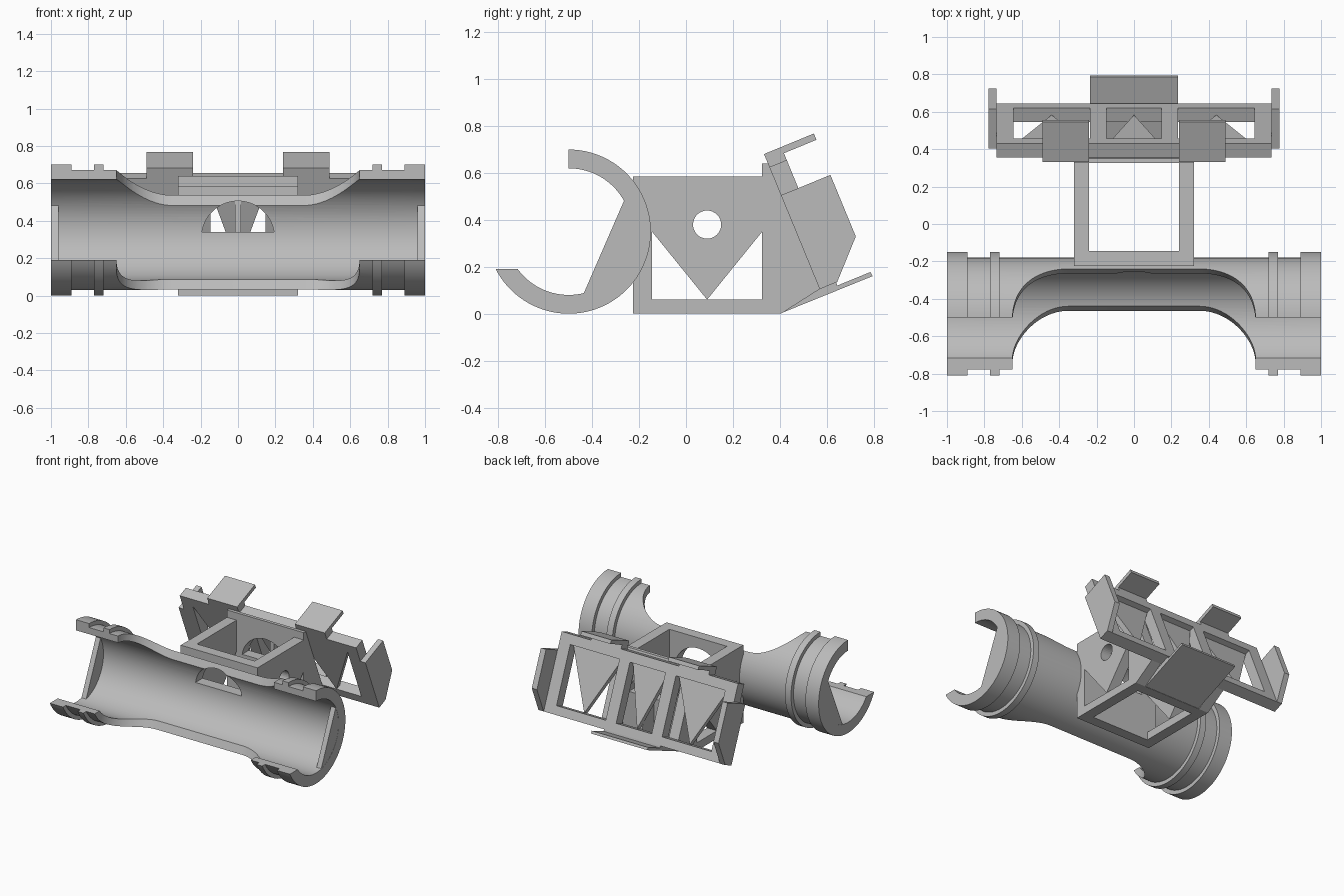
import bpy, bmesh
from math import sin, cos, pi, radians
from mathutils import Vector

cube = bpy.data.objects.get("Cube")
if cube:
    bpy.data.objects.remove(cube, do_unlink=True)

grey = bpy.data.materials.new("plain grey")
grey.use_nodes = True
COLOUR = (0.5, 0.5, 0.5, 1)
grey.diffuse_color = COLOUR
grey.node_tree.nodes["Principled BSDF"].inputs["Base Color"].default_value = COLOUR

AXIS_Y, AXIS_Z = -0.5, 0.35          # tube centre line
TILT = radians(22.4)                 # lean of the rear rack


# Placements: turn profile (p, q) and depth t into a point
def side(p, q, t):
    return Vector((t, p, q))


def front(p, q, t):
    return Vector((p, t, q))


def rack(x, u, v):                   # u runs down the rack, v out of its back
    return Vector((x, 0.405 + sin(TILT) * u + cos(TILT) * v,
                   0.505 - cos(TILT) * u + sin(TILT) * v))


def rack_side(u, v, x):
    return rack(x, u, v)


def tube_cut(x, depth, t):
    return Vector((x, depth * 0.914 + t * 0.406, t * 0.914 - depth * 0.406))


def make(name, bm):
    bmesh.ops.recalc_face_normals(bm, faces=bm.faces)
    mesh = bpy.data.meshes.new(name)
    bm.to_mesh(mesh)
    bm.free()
    mesh.materials.append(grey)
    ob = bpy.data.objects.new(name, mesh)
    bpy.context.collection.objects.link(ob)
    return ob


def prism(name, pts, a, b, place=side):
    bm = bmesh.new()
    lo = [bm.verts.new(place(p, q, a)) for p, q in pts]
    hi = [bm.verts.new(place(p, q, b)) for p, q in pts]
    bm.faces.new(lo)
    bm.faces.new(hi)
    n = len(pts)
    for i in range(n):
        j = (i + 1) % n
        bm.faces.new((lo[i], lo[j], hi[j], hi[i]))
    return make(name, bm)


def rect(p0, p1, q0, q1):
    return [(p0, q0), (p1, q0), (p1, q1), (p0, q1)]


def arc(cx, cy, r, a0, a1, n):
    return [(cx + r * cos(a0 + (a1 - a0) * i / n),
             cy + r * sin(a0 + (a1 - a0) * i / n)) for i in range(n + 1)]


def revolve(name, profile, n=96):
    bm = bmesh.new()
    rings = []
    for i in range(n):
        a = 2 * pi * i / n
        rings.append([bm.verts.new((x, AXIS_Y + r * cos(a), AXIS_Z + r * sin(a)))
                      for x, r in profile])
    m = len(profile)
    for i in range(n):
        for k in range(m):
            A, B, l = rings[i], rings[(i + 1) % n], (k + 1) % m
            bm.faces.new((A[k], A[l], B[l], B[k]))
    return make(name, bm)


def cut(ob, cutters):
    for c in cutters:
        c.hide_render = True
        mod = ob.modifiers.new("cut", 'BOOLEAN')
        mod.operation, mod.solver, mod.object = 'DIFFERENCE', 'EXACT', c
    deps = bpy.context.evaluated_depsgraph_get()
    mesh = bpy.data.meshes.new_from_object(ob.evaluated_get(deps))
    ob.modifiers.clear()
    ob.data = mesh


def drop(cutters):
    for c in cutters:
        bpy.data.objects.remove(c, do_unlink=True)


# Tube with raised collars
half = [(0.72, 0.32), (0.72, 0.35), (0.77, 0.35), (0.77, 0.32),
        (0.89, 0.32), (0.89, 0.35), (1.0, 0.35)]
profile = ([(-x, r) for x, r in reversed(half)] + half + [(1.0, 0.27), (-1.0, 0.27)])
tube = revolve("tube", profile)

# Openings: front quarter, curved middle scoop, arch through the bracket
quarter = prism("quarter_cutter", rect(-1.2, AXIS_Y, 0.19, 1.2), -1.2, 1.2)
scoop_pts = ([(0.65, -1.3)] + arc(0.35, -0.737, 0.3, 0, pi / 2, 20)
             + arc(-0.35, -0.737, 0.3, pi / 2, pi, 20) + [(-0.65, -1.3)])
scoop = prism("scoop_cutter", scoop_pts, -0.7, 0.9, tube_cut)
arch = prism("arch_cutter", arc(0, 0.31, 0.195, 0.155, pi - 0.155, 32), -0.4, 0.42, front)
cut(tube, [quarter, scoop, arch])
bpy.ops.object.select_all(action='DESELECT')
tube.select_set(True)
bpy.context.view_layer.objects.active = tube
bpy.ops.object.shade_smooth_by_angle(angle=radians(25))

# Segment plates closing the tube ends
segment = arc(AXIS_Y, AXIS_Z, 0.275, radians(-77), radians(30), 28)
for name, s in (("left", 1), ("right", -1)):
    prism(name + "_end_plate", segment, s * 0.96, s * 0.999)

# Bracket: front and back walls with the arch
front_wall = prism("bracket_front_wall", rect(-0.225, -0.145, 0, 0.585), -0.32, 0.32)
back_wall = prism("bracket_back_wall",
                  [(0.325, 0), (0.405, 0), (0.405, 0.505), (0.35, 0.64), (0.325, 0.64)],
                  -0.32, 0.32)
for wall in (front_wall, back_wall):
    cut(wall, [arch])
drop([quarter, scoop, arch])

# Bracket: trussed side walls with a round hole
holes = [prism("truss_cutter", [(-0.145, 0.06), (0.09, 0.06), (-0.145, 0.35)], -0.5, 0.5),
         prism("truss_cutter", [(0.325, 0.06), (0.09, 0.06), (0.325, 0.35)], -0.5, 0.5),
         prism("hole_cutter", arc(0.09, 0.38, 0.06, 0, 2 * pi * 31 / 32, 31), -0.5, 0.5)]
wall_pts = [(-0.225, 0), (0.405, 0), (0.57, 0.105), (0.405, 0.505),
            (0.372, 0.585), (-0.225, 0.585)]
for name, s in (("left", 1), ("right", -1)):
    wall = prism(name + "_bracket_wall", wall_pts, s * 0.24, s * 0.32)
    cut(wall, holes)
drop(holes)

# Thin centre rib joining the bracket and the rack
prism("centre_rib", [(0.4, 0.02), (0.57, 0.105), (0.405, 0.505)], -0.015, 0.015)

# Rack plate with three windows, each holding a pointed panel
TOP, BOTTOM = -0.06, 0.37
rack_plate = prism("rack_plate", rect(-0.735, 0.735, -0.13, 0.433), 0, 0.08, rack)
windows = [("left", 0.44, 0.205), ("middle", 0, 0.148), ("right", -0.44, 0.205)]
cutters = [prism("window_cutter", rect(x - w, x + w, TOP, BOTTOM), -0.1, 0.2, rack)
           for _, x, w in windows]
cut(rack_plate, cutters)
drop(cutters)
for name, x, w in windows:
    prism(name + "_window_panel", [(x - w, TOP), (x + w, TOP), (x, BOTTOM)], 0, 0.04, rack)

# Rack wings and top flaps
wing = [(0, 0), (0, 0.228), (0.284, 0.228), (0.433, 0.081), (0.433, 0)]
flap = [(-0.13, 0), (-0.19, 0), (-0.19, 0.23), (-0.161, 0.23), (-0.161, 0.08), (-0.13, 0.08)]
for name, s in (("left", 1), ("right", -1)):
    prism(name + "_wing", wing, s * 0.735, s * 0.778, rack_side)
    prism(name + "_flap", flap, s * 0.24, s * 0.49, rack_side)

# Lower sloping tongue
prism("lower_tongue", [(0.4, 0), (0.795, 0.16), (0.787, 0.178), (0.645, 0.12),
                       (0.64, 0.135), (0.4, 0.032)], -0.235, 0.235)
